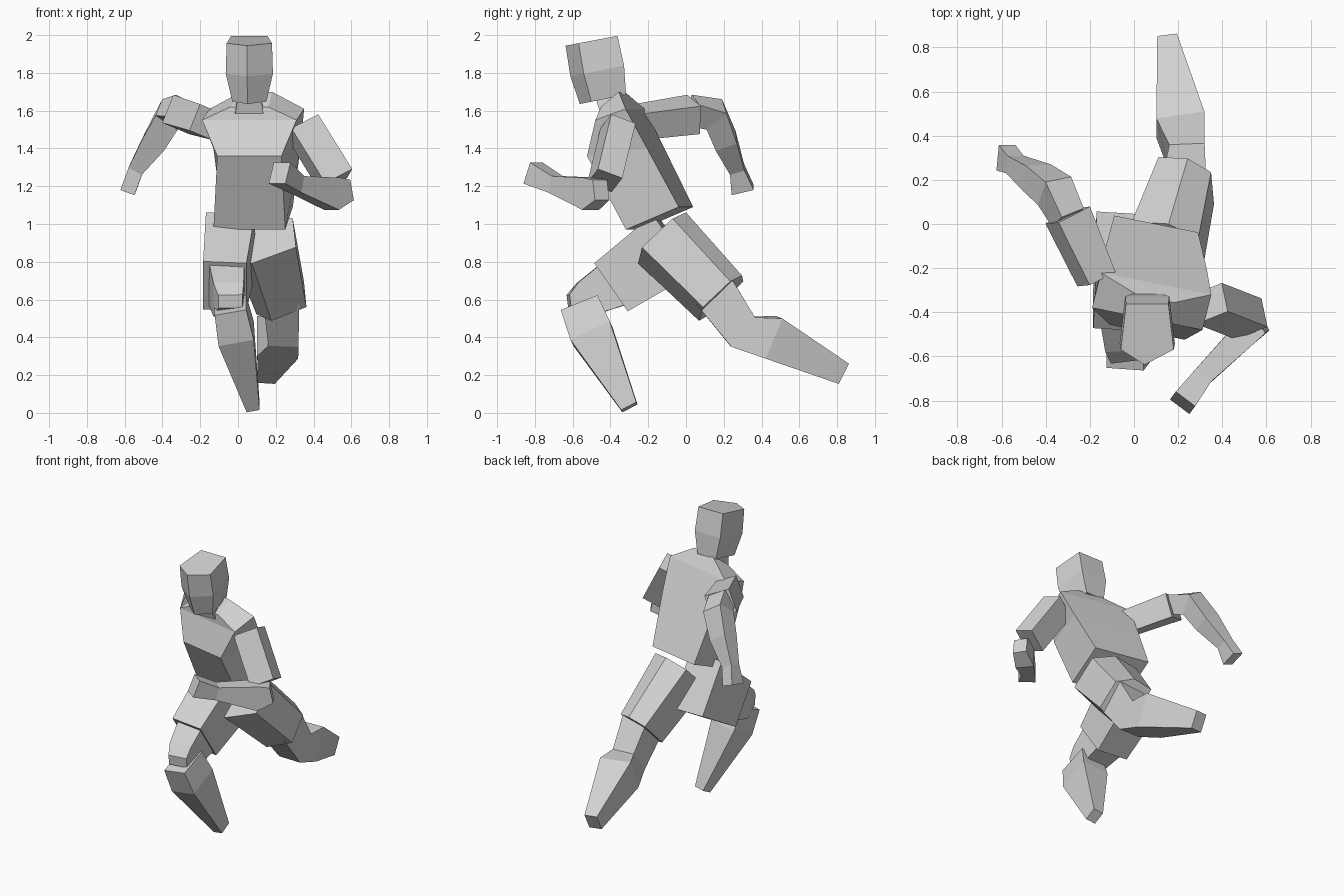
import bpy
import bmesh
from mathutils import Vector

default_cube = bpy.data.objects.get("Cube")
if default_cube:
    bpy.data.objects.remove(default_cube, do_unlink=True)

# One plain grey for the whole figure
GREY = (0.65, 0.65, 0.65, 1)
grey = bpy.data.materials.new("plain_grey")
grey.use_nodes = True
grey.diffuse_color = GREY
grey.node_tree.nodes["Principled BSDF"].inputs["Base Color"].default_value = GREY


def loft(name, rings):
    """Skin a stack of equal-sized point rings and cap both ends."""
    bm = bmesh.new()
    loops = [[bm.verts.new(point) for point in ring] for ring in rings]
    count = len(loops[0])
    for lower, upper in zip(loops, loops[1:]):
        for i in range(count):
            j = (i + 1) % count
            bm.faces.new((lower[i], lower[j], upper[j], upper[i]))
    bm.faces.new(loops[0][::-1])
    bm.faces.new(loops[-1])
    bmesh.ops.recalc_face_normals(bm, faces=bm.faces[:])
    mesh = bpy.data.meshes.new(name)
    bm.to_mesh(mesh)
    bm.free()
    mesh.materials.append(grey)
    obj = bpy.data.objects.new(name, mesh)
    bpy.context.scene.collection.objects.link(obj)
    return obj


# Cross-sections: plain box, ridged face, box with chamfered corners
SQUARE = ((-1, -1), (1, -1), (1, 1), (-1, 1))
RIDGED = ((-0.8, 1), (-1, -0.5), (-0.1, -1), (1, -0.5), (0.8, 1))
CHAMFERED = ((-0.9, -0.9), (0.1, -1), (0.9, -0.6),
             (1, 0.6), (-0.4, 1), (-1, 0.6))


def limb(name, side_hint, stations, section=SQUARE):
    """Sweep a section along a limb; each station is (centre, width, depth)."""
    centres = [Vector(centre) for centre, width, depth in stations]
    rings = []
    for i, (centre, width, depth) in enumerate(stations):
        after = centres[min(i + 1, len(centres) - 1)]
        before = centres[max(i - 1, 0)]
        along = (after - before).normalized()
        side = Vector(side_hint)
        side = (side - along * side.dot(along)).normalized()
        front = along.cross(side)
        rings.append([centres[i] + side * width / 2 * a + front * depth / 2 * b
                      for a, b in section])
    return loft(name, rings)


def torso_ring(front_half, front_y, front_z, back_half, back_y, back_z):
    """Four corners of the torso, with the chest twisted to one side."""
    twist = 0.2
    front_x, back_x = 0.06, 0.1
    corners = ((front_x, -front_half, front_y, front_z),
               (front_x, front_half, front_y, front_z),
               (back_x, back_half, back_y, back_z),
               (back_x, -back_half, back_y, back_z))
    return [(x + offset, y - twist * offset, z) for x, offset, y, z in corners]


ACROSS = (1, 0, 0)
UPRIGHT = (0, 0, 1)
ROLLED = (1, 0, -0.4)
TURNED = (0.3, -1, 0.2)

# Head and neck
limb("head", ACROSS, [
    ((0.06, -0.44, 1.66), 0.18, 0.25),
    ((0.06, -0.47, 1.81), 0.25, 0.29),
    ((0.06, -0.5, 1.97), 0.24, 0.28),
], RIDGED)
limb("neck", ACROSS, [
    ((0.06, -0.39, 1.6), 0.15, 0.13),
    ((0.06, -0.42, 1.7), 0.12, 0.13),
])

# Torso: waist, chest, shoulders, collar
loft("torso", [
    torso_ring(0.19, -0.28, 0.97, 0.19, 0, 1.09),
    torso_ring(0.17, -0.49, 1.36, 0.23, -0.16, 1.4),
    torso_ring(0.25, -0.43, 1.55, 0.25, -0.27, 1.61),
    torso_ring(0.1, -0.43, 1.62, 0.08, -0.34, 1.7),
])

# Right arm, swung back
limb("right_upper_arm", ROLLED, [
    ((-0.17, -0.25, 1.54), 0.14, 0.15),
    ((-0.3, 0.04, 1.58), 0.17, 0.16),
])
limb("right_forearm", ROLLED, [
    ((-0.3, 0.03, 1.6), 0.12, 0.13),
    ((-0.36, 0.15, 1.58), 0.14, 0.14),
    ((-0.44, 0.21, 1.44), 0.13, 0.12),
    ((-0.54, 0.27, 1.29), 0.08, 0.08),
    ((-0.58, 0.3, 1.18), 0.08, 0.12),
])

# Left arm, bent forward
limb("left_upper_arm", TURNED, [
    ((0.34, -0.36, 1.52), 0.14, 0.17),
    ((0.52, -0.43, 1.23), 0.14, 0.17),
])
limb("left_forearm", UPRIGHT, [
    ((0.58, -0.45, 1.18), 0.11, 0.09),
    ((0.5, -0.5, 1.16), 0.17, 0.12),
    ((0.31, -0.69, 1.21), 0.09, 0.09),
    ((0.22, -0.81, 1.27), 0.12, 0.11),
])

# Right leg, striding forward
limb("right_shorts", ACROSS, [
    ((-0.04, -0.06, 0.9), 0.26, 0.38),
    ((-0.07, -0.39, 0.67), 0.23, 0.31),
])
limb("right_knee", ACROSS, [
    ((-0.06, -0.37, 0.69), 0.19, 0.26),
    ((-0.05, -0.54, 0.6), 0.16, 0.19),
    ((-0.04, -0.62, 0.59), 0.13, 0.07),
])
limb("right_shin", ACROSS, [
    ((-0.04, -0.56, 0.57), 0.17, 0.21),
    ((-0.01, -0.5, 0.42), 0.19, 0.23),
    ((0.08, -0.3, 0.03), 0.07, 0.09),
])

# Left leg, pushing off behind
limb("left_shorts", ACROSS, [
    ((0.14, -0.13, 0.93), 0.34, 0.37),
    ((0.23, 0.18, 0.61), 0.27, 0.33),
], CHAMFERED)
limb("left_lower_leg", ACROSS, [
    ((0.23, 0.15, 0.64), 0.19, 0.23),
    ((0.24, 0.3, 0.43), 0.16, 0.2),
    ((0.21, 0.45, 0.4), 0.22, 0.23),
    ((0.15, 0.83, 0.21), 0.09, 0.12),
])
